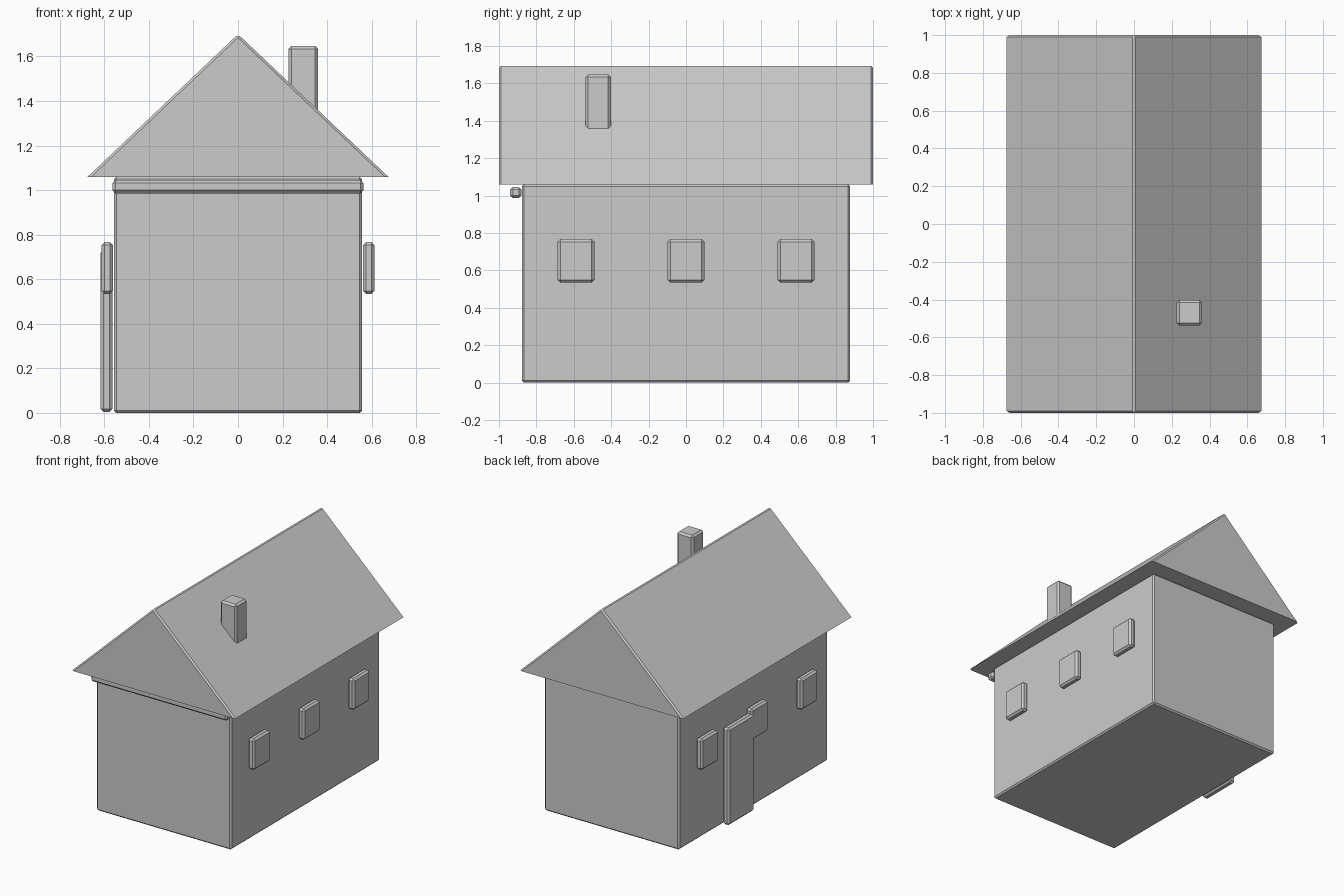
import bpy
import bmesh

if "Cube" in bpy.data.objects:
    bpy.data.objects.remove(bpy.data.objects["Cube"])


def finish(name, bm):
    bmesh.ops.recalc_face_normals(bm, faces=bm.faces)
    mesh = bpy.data.meshes.new(name)
    bm.to_mesh(mesh)
    bm.free()
    obj = bpy.data.objects.new(name, mesh)
    bpy.context.collection.objects.link(obj)
    return obj


def box(name, x, y, z, bevel=0.014):
    """Chamfered box from (min, max) ranges."""
    bm = bmesh.new()
    bmesh.ops.create_cube(bm, size=1)
    for v in bm.verts:
        v.co = [r[0] if c < 0 else r[1] for c, r in zip(v.co, (x, y, z))]
    obj = finish(name, bm)
    mod = obj.modifiers.new("Chamfer", 'BEVEL')
    mod.width = bevel
    mod.segments = 1
    return obj


# Walls and the beam under the front gable
box("walls", (-0.557, 0.557), (-0.878, 0.878), (0, 1.06), 0.011)
box("front_beam", (-0.563, 0.563), (-0.94, -0.88), (0.986, 1.046))

# Gable roof: extruded triangle with chamfered ridge and rake edges
bm = bmesh.new()
profile = [(-0.675, 1.06), (0.675, 1.06), (0, 1.70)]
tri = bm.faces.new([bm.verts.new((x, -1, z)) for x, z in profile])
ext = bmesh.ops.extrude_face_region(bm, geom=[tri])
for v in ext["geom"]:
    if isinstance(v, bmesh.types.BMVert):
        v.co.y = 1
bmesh.ops.recalc_face_normals(bm, faces=bm.faces)
upper_edges = [e for e in bm.edges if max(v.co.z for v in e.verts) > 1.5]
bmesh.ops.bevel(bm, geom=upper_edges, offset=0.011, offset_type='OFFSET',
                segments=1, profile=0.5, affect='EDGES')
finish("roof", bm)

# Chimney, sunk into the roof slope
box("chimney", (0.226, 0.36), (-0.537, -0.402), (1.25, 1.647))

# Three windows on each long side
for side, sign in (("left", -1), ("right", 1)):
    for i, y in enumerate((-0.588, 0, 0.588)):
        xs = sorted((sign * 0.561, sign * 0.613))
        box(f"window_{side}_{i + 1}", xs, (y - 0.098, y + 0.098), (0.534, 0.767))

# Door on the left side
box("door", (-0.617, -0.563), (0.07, 0.375), (0.004, 0.73))
